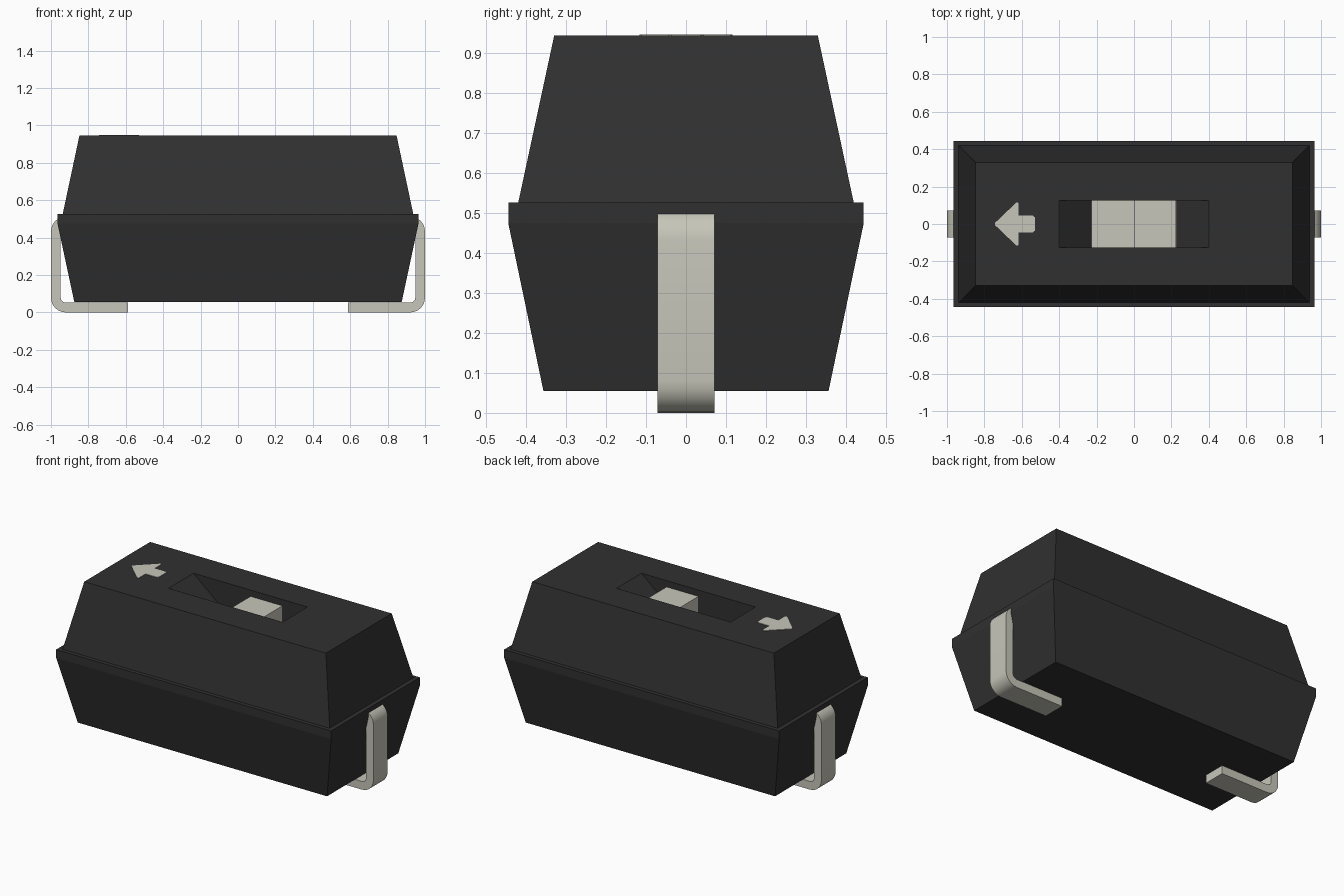
import bpy, bmesh, math
from mathutils import Vector

cube = bpy.data.objects.get("Cube")
if cube:
    bpy.data.objects.remove(cube, do_unlink=True)


def make_material(name, color):
    mat = bpy.data.materials.new(name)
    mat.use_nodes = True
    mat.diffuse_color = (*color, 1)
    mat.node_tree.nodes["Principled BSDF"].inputs["Base Color"].default_value = (*color, 1)
    return mat


black = make_material("black plastic", (0.03, 0.03, 0.03))
pale = make_material("pale grey", (0.57, 0.565, 0.49))


def finish(name, bm, mats):
    bmesh.ops.recalc_face_normals(bm, faces=bm.faces)
    mesh = bpy.data.meshes.new(name)
    bm.to_mesh(mesh)
    bm.free()
    for mat in mats:
        mesh.materials.append(mat)
    obj = bpy.data.objects.new(name, mesh)
    bpy.context.collection.objects.link(obj)
    return obj


def prism(name, points, offset, mat):
    """Extrude a flat outline along an offset vector."""
    bm = bmesh.new()
    face = bm.faces.new([bm.verts.new(p) for p in points])
    ext = bmesh.ops.extrude_face_region(bm, geom=[face])
    verts = [v for v in ext["geom"] if isinstance(v, bmesh.types.BMVert)]
    bmesh.ops.translate(bm, verts=verts, vec=Vector(offset))
    return finish(name, bm, [mat])


def arc(cx, cz, r, start, end, steps=6):
    return [(cx + r * math.cos(math.radians(start + (end - start) * i / steps)),
             cz + r * math.sin(math.radians(start + (end - start) * i / steps)))
            for i in range(steps + 1)]


# Body: rectangular rings from the base, over the flange and top, into the slot
TOP, SLOT_FLOOR = 0.945, 0.8
rings = [(0.875, 0.357, 0.055), (0.965, 0.445, 0.475), (0.965, 0.445, 0.527),
         (0.937, 0.42, 0.527), (0.848, 0.33, TOP),
         (0.4, 0.125, TOP), (0.226, 0.125, SLOT_FLOOR)]
bm = bmesh.new()
loops = [[bm.verts.new((sx * x, sy * y, z))
          for sx, sy in ((-1, -1), (1, -1), (1, 1), (-1, 1))] for x, y, z in rings]
for low, high in zip(loops, loops[1:]):
    for i in range(4):
        j = (i + 1) % 4
        bm.faces.new((low[i], low[j], high[j], high[i]))
bm.faces.new(loops[0][::-1])
bm.faces.new(loops[-1]).material_index = 1
finish("body", bm, [black, pale])

# Slider knob in the slot
knob = [(0, -0.125), (0.224, -0.125), (0.224, 0.125), (0, 0.125)]
prism("slider_knob", [(x, y, SLOT_FLOOR) for x, y in knob], (0, 0, 0.105), pale)

# Arrow mark on the top
half = [(-0.743, 0.006), (-0.628, 0.116), (-0.617, 0.112), (-0.617, 0.045),
        (-0.541, 0.045), (-0.53, 0.036)]
arrow = half + [(x, -y) for x, y in reversed(half)]
prism("arrow_mark", [(x, y, TOP) for x, y in arrow], (0, 0, 0.003), pale)

# Bent contact pins, wrapping from the flange down and under the body
outer, thick, top, radius, inner = 1.0, 0.052, 0.513, 0.08, 0.028
reach = outer - radius
profile = ([(0.588, 0)] + arc(reach, radius, radius, -90, 0)
           + arc(reach, top - radius, radius, 0, 90)
           + [(0.85, top), (0.85, top - thick)]
           + arc(reach, top - radius, inner, 90, 0)
           + arc(reach, radius, inner, 0, -90)
           + [(0.588, thick)])
for name, side in (("left_pin", 1), ("right_pin", -1)):
    pin = prism(name, [(side * x, -0.071, z) for x, z in profile], (0, 0.142, 0), pale)
    bpy.ops.object.select_all(action='DESELECT')
    pin.select_set(True)
    bpy.context.view_layer.objects.active = pin
    bpy.ops.object.shade_smooth_by_angle(angle=math.radians(30))
